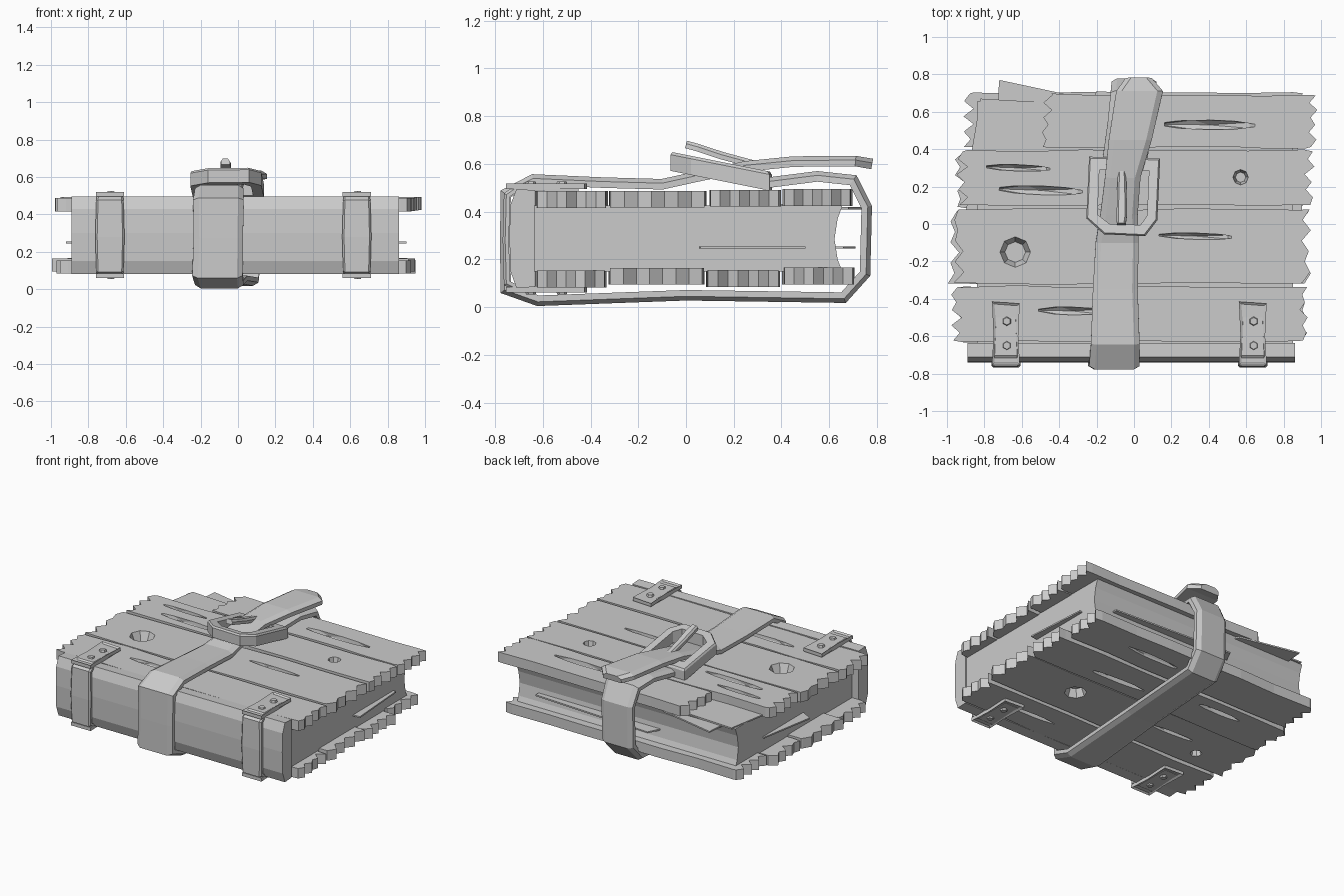
import bpy, bmesh, math, random
from mathutils import Vector, Matrix

if "Cube" in bpy.data.objects:
    bpy.data.objects.remove(bpy.data.objects["Cube"])

random.seed(7)


def finish(name, bm):
    bmesh.ops.recalc_face_normals(bm, faces=bm.faces)
    me = bpy.data.meshes.new(name)
    bm.to_mesh(me)
    bm.free()
    ob = bpy.data.objects.new(name, me)
    bpy.context.collection.objects.link(ob)
    return ob


def prism(bm, pts, offset):
    """Closed polygon pushed along offset; returns the far face."""
    offset = Vector(offset)
    a = [bm.verts.new(p) for p in pts]
    b = [bm.verts.new(Vector(p) + offset) for p in pts]
    n = len(pts)
    bm.faces.new(a)
    for i in range(n):
        bm.faces.new((a[i], a[(i + 1) % n], b[(i + 1) % n], b[i]))
    return bm.faces.new(b)


def strap(name, path, t, chamfer):
    """Sweep a chamfered band along (y, z, x centre, half width) points."""
    bm = bmesh.new()
    P = [Vector(p[:2]) for p in path]
    rings = []
    for i, (y, z, xc, hw) in enumerate(path):
        d0 = (P[i] - P[max(i - 1, 0)])
        d1 = (P[min(i + 1, len(P) - 1)] - P[i])
        d0 = (d0 if d0.length else d1).normalized()
        d1 = (d1 if d1.length else d0).normalized()
        d = (d0 + d1).normalized()
        n = Vector((d.y, -d.x)) / max(d.dot(d1), 0.6)
        sec = [(-hw, -t), (hw, -t), (hw, t * .2), (hw - chamfer, t), (chamfer - hw, t), (-hw, t * .2)]
        rings.append([bm.verts.new((xc + u, y + n.x * v, z + n.y * v)) for u, v in sec])
    for r, s in zip(rings, rings[1:]):
        for k in range(6):
            bm.faces.new((r[k], r[(k + 1) % 6], s[(k + 1) % 6], s[k]))
    bm.faces.new(rings[0])
    bm.faces.new(rings[-1])
    return finish(name, bm)


def plank(bm, y0, y1, xl, xr, z0, z1):
    """Board with splintered ends and slightly wavy long edges."""
    rnd = random.uniform
    n, m = 8, 7
    dz = rnd(-.008, .006)
    pts = []
    for i in range(m):
        pts.append((xl + .06 + (xr - xl - .12) * i / (m - 1), y0 + rnd(0.002, .016)))
    for i in range(n):
        pts.append((xr - (rnd(0, .02) if i % 2 else rnd(.025, .065)), y0 + .012 + (y1 - y0 - .024) * i / (n - 1)))
    for i in range(m):
        pts.append((xr - .06 - (xr - xl - .12) * i / (m - 1), y1 - rnd(0.002, .016)))
    for i in range(n):
        pts.append((xl + (rnd(0, .02) if i % 2 else rnd(.025, .065)), y1 - .012 - (y1 - y0 - .024) * i / (n - 1)))
    prism(bm, [(x, y, z0 + dz) for x, y in pts], (0, 0, z1 - z0))


def cover(name, boards, z0, z1, side, knots, gouges):
    """Planks with knot holes and spindle-shaped gouges cut on the outer side."""
    bm = bmesh.new()
    for b in boards:
        plank(bm, *b, z0, z1)
    ob = finish(name, bm)
    zs = z1 if side > 0 else z0
    cut = bmesh.new()
    for x, y, r in knots:
        r1, r2 = (r * .5, r * 1.1) if side > 0 else (r * 1.1, r * .5)
        bmesh.ops.create_cone(cut, cap_ends=True, segments=8, radius1=r1, radius2=r2, depth=.12,
                              matrix=Matrix.Translation((x, y, (z0 + z1) / 2)))
    for x, y, l, w in gouges:
        bmesh.ops.create_icosphere(cut, subdivisions=1, radius=1,
                                   matrix=Matrix.Translation((x, y, zs)) @ Matrix.Rotation(random.uniform(-.04, .04), 4, 'Z')
                                   @ Matrix.Diagonal((l / 2, w, .045, 1)))
    cutter = finish(name + "_cutter", cut)
    cutter.hide_render = True
    mod = ob.modifiers.new("gouges", 'BOOLEAN')
    mod.operation, mod.solver, mod.object = 'DIFFERENCE', 'EXACT', cutter
    bpy.context.view_layer.objects.active = ob
    bpy.ops.object.modifier_apply(modifier=mod.name)
    bpy.data.objects.remove(cutter)


# Plank covers; the top one has a corner broken away
cover("top_cover",
      [(-.635, -.325, -.98, .93), (-.325, .09, -.97, .95), (.09, .40, -.95, .97), (.40, .70, -.50, .98)],
      .42, .49, 1, [(-.635, -.15, .085), (.57, .25, .042)],
      [(-.5, .18, .55, .028), (-.62, .3, .42, .02), (-.33, -.465, .44, .025), (.33, -.065, .48, .02), (.4, .53, .6, .03)])
cover("bottom_cover",
      [(-.635, -.33, -.97, .93), (-.33, .08, -1.0, .95), (.08, .40, -.96, .95), (.40, .71, -.92, .91)],
      .09, .16, -1, [(.4, -.1, .075), (-.68, -.2, .04)],
      [(.3, .2, .5, .025), (-.45, .3, .4, .025), (.45, -.48, .45, .02), (-.4, -.1, .4, .02), (.3, .55, .5, .025)])

# Page block with hollow fore edge
bm = bmesh.new()
prof = [(-.65, .15), (.655, .15), (.635, .2), (.622, .285), (.635, .37), (.655, .425), (-.65, .425)]
prism(bm, [(-.84, y, z) for y, z in prof], (1.69, 0, 0))
finish("page_block", bm)

# Loose sheets poking out
sheets = [("right", [(.5, .03), (.9, .06), (.87, .5), (.5, .5)], .25),
          ("left", [(-.5, -.3), (-.92, -.05), (-.85, .35), (-.5, .3)], .25),
          ("back", [(-.4, .3), (.7, .3), (.7, .66), (-.2, .71)], .25),
          ("corner", [(-.75, .4), (-.2, .4), (-.3, .68), (-.72, .77)], .415),
          ("upper", [(-.87, .38), (-.3, .38), (-.3, .64), (-.82, .67)], .428)]
for nm, pts, z in sheets:
    bm = bmesh.new()
    prism(bm, [(x, y, z - .005) for x, y in pts], (0, 0, .01))
    finish("loose_sheet_" + nm, bm)

# Spine board
bm = bmesh.new()
prof = [(-.635, .085), (-.71, .08), (-.735, .15), (-.74, .3), (-.735, .43), (-.71, .495), (-.635, .49)]
prism(bm, [(-.89, y, z) for y, z in prof], (1.75, 0, 0))
finish("spine", bm)

# Spine hinges with inset plates and rivets
for nm, x in (("left", -.685), ("right", .635)):
    strap("hinge_band_" + nm, [(y, z, x, hw) for y, z, hw in
          [(-.45, .495, .06), (-.70, .505, .07), (-.75, .47, .073), (-.755, .28, .078), (-.75, .1, .073),
           (-.70, .075, .07), (-.45, .08, .06)]], .013, .01)
    for tag, z, s in (("top", .495, 1), ("bottom", .085, -1)):
        bm = bmesh.new()
        pts = [(-.075, -.755), (.075, -.755), (.066, -.6), (.074, -.425), (-.074, -.415), (-.066, -.6)]
        face = prism(bm, [(x + u, v, z) for u, v in pts], (0, 0, .024 * s))
        bm.normal_update()
        bmesh.ops.inset_region(bm, faces=[face], thickness=.018)
        for v in face.verts:
            v.co.z -= .009 * s
        for y in (-.52, -.65):
            bmesh.ops.create_cone(bm, cap_ends=True, segments=6, radius1=.027 if s > 0 else .02,
                                  radius2=.02 if s > 0 else .027, depth=.022,
                                  matrix=Matrix.Translation((x + .005, y, z + .02 * s)))
        finish("hinge_plate_%s_%s" % (nm, tag), bm)

# Leather belt: tongue tip, through the buckle, round the book, back to the buckle
strap("belt", [(.78, .60, .025, .07), (.71, .612, .03, .125), (.45, .61, -.02, .115), (.25, .59, -.06, .095),
               (.05, .548, -.08, .10), (-.1, .515, -.09, .115), (-.35, .522, -.10, .12), (-.64, .535, -.10, .13),
               (-.755, .475, -.105, .135), (-.757, .27, -.105, .132), (-.755, .075, -.11, .135),
               (-.62, .027, -.10, .13), (0, .05, -.07, .12), (.66, .04, -.01, .12), (.75, .14, 0, .12),
               (.757, .42, 0, .12), (.70, .532, 0, .125), (.55, .548, -.02, .12), (.33, .52, -.05, .12)], .022, .03)

# Buckle frame, tilted backwards
outer = [(-.24, .36), (-.255, .03), (-.16, -.055), (.06, -.065), (.125, .02), (.14, .35)]
inner = [(-.185, .29), (-.195, .05), (-.13, .0), (.035, -.005), (.07, .045), (.08, .285)]
bm = bmesh.new()
rings = []
for loop, h in ((outer, -.04), (outer, .028), ([(x * .96 - .003, y * .96 + .006) for x, y in outer], .04),
                (inner, .04), (inner, -.04)):
    rings.append([bm.verts.new((x, y, .61 - .2 * (y + .06) + h)) for x, y in loop])
for r, s in zip(rings, rings[1:] + rings[:1]):
    for k in range(6):
        j = (k + 1) % 6
        bm.faces.new((r[k], r[j], s[j], s[k]))
finish("buckle_frame", bm)

# Buckle pin
strap("buckle_pin", [(.28, .60, -.065, .022), (.15, .635, -.065, .026), (.05, .668, -.065, .028),
                     (.0, .682, -.068, .024)], .016, .01)
